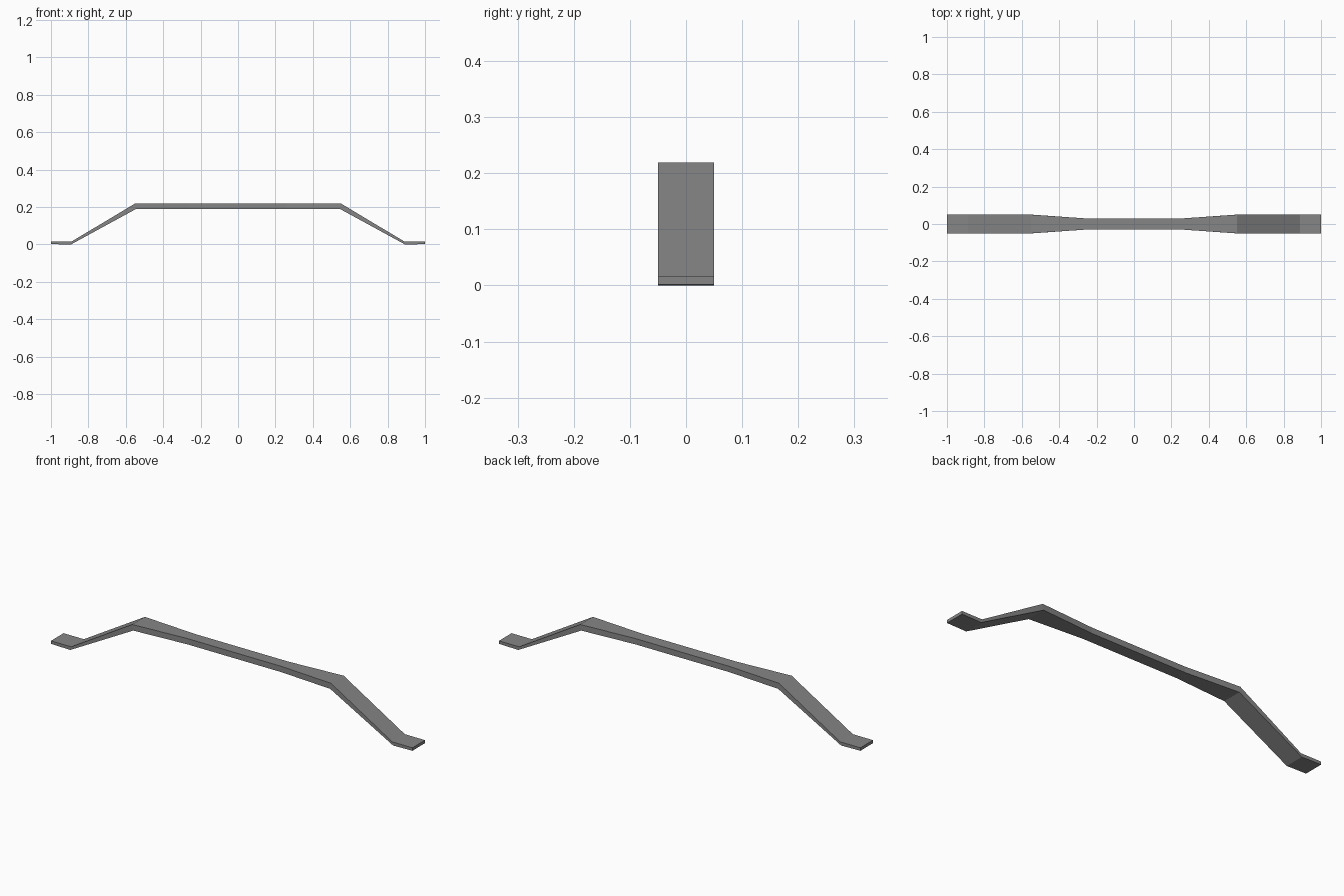
import bpy
import bmesh

if "Cube" in bpy.data.objects:
    bpy.data.objects.remove(bpy.data.objects["Cube"])

# Half profile from the middle outwards: x top, x bottom, z bottom, z top, half width
half = [
    (0.26, 0.26, 0.190, 0.219, 0.030),   # slim grip
    (0.55, 0.545, 0.190, 0.219, 0.050),  # shoulder bend
    (0.888, 0.893, 0.0, 0.017, 0.050),   # foot bend
    (1.00, 1.00, 0.002, 0.017, 0.050),   # foot end
]
stations = [(-a, -b, lo, hi, w) for a, b, lo, hi, w in reversed(half)] + half

# Bent handle: rectangular cross-sections bridged along x
bm = bmesh.new()
rings = []
for xt, xb, lo, hi, w in stations:
    rings.append([bm.verts.new(p) for p in
                  ((xb, -w, lo), (xb, w, lo), (xt, w, hi), (xt, -w, hi))])
for r, s in zip(rings, rings[1:]):
    for i in range(4):
        j = (i + 1) % 4
        bm.faces.new((r[i], r[j], s[j], s[i]))
bm.faces.new(rings[0])
bm.faces.new(rings[-1])
bmesh.ops.recalc_face_normals(bm, faces=bm.faces)

mesh = bpy.data.meshes.new("pull_handle")
bm.to_mesh(mesh)
bm.free()

# Dark grey metal
metal = bpy.data.materials.new("dark_metal")
metal.diffuse_color = (0.24, 0.24, 0.24, 1)
metal.use_nodes = True
metal.node_tree.nodes["Principled BSDF"].inputs["Base Color"].default_value = metal.diffuse_color
mesh.materials.append(metal)
bpy.context.collection.objects.link(bpy.data.objects.new("pull_handle", mesh))
